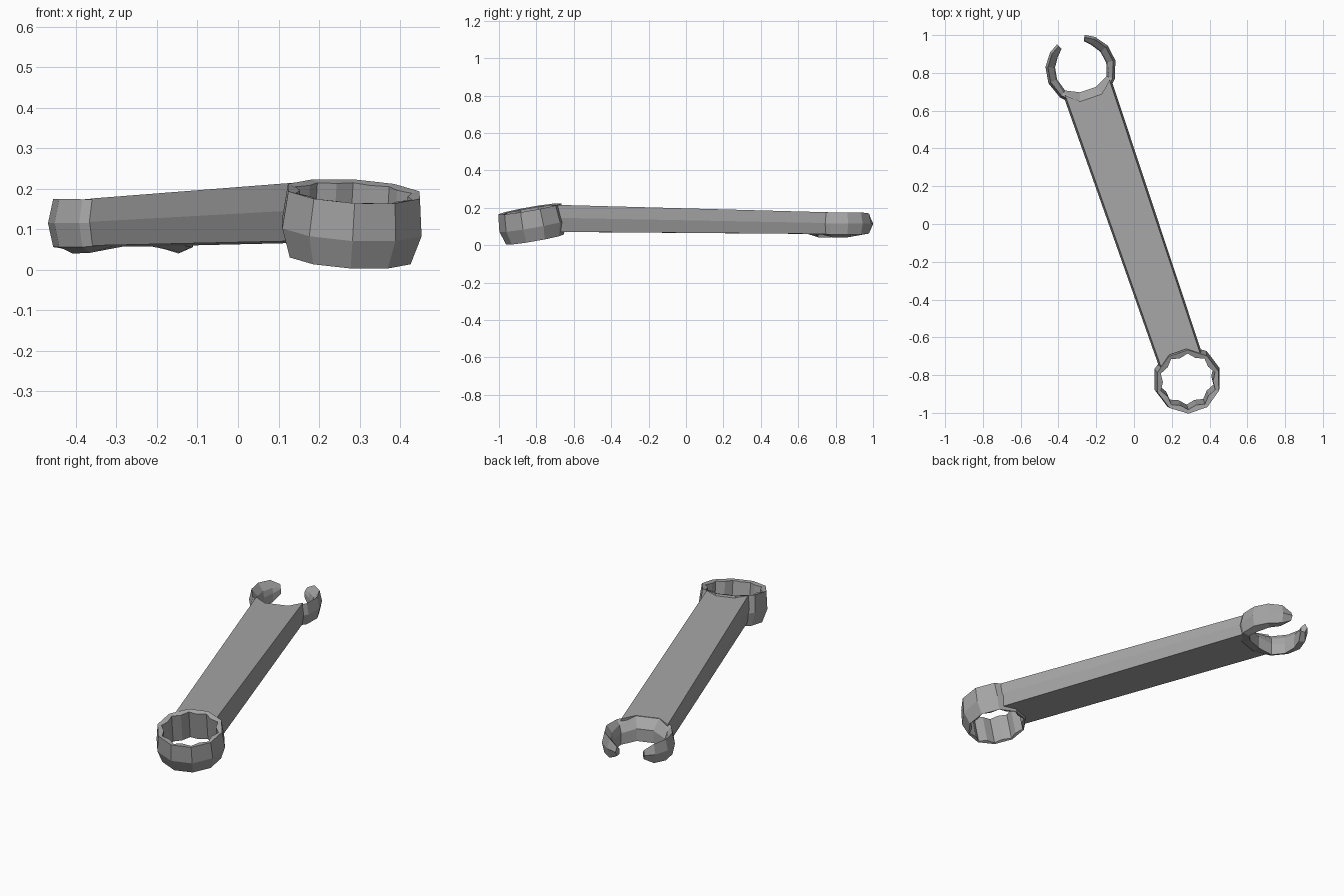
import bpy, bmesh
from math import sin, cos, radians, pi
from mathutils import Matrix

if "Cube" in bpy.data.objects:
    bpy.data.objects.remove(bpy.data.objects["Cube"])

AXIS = Matrix.Rotation(radians(108.9), 4, 'Z')   # local x runs from ring end to open end
RING_X, OPEN_X = -0.868, 0.868

steel = bpy.data.materials.new("dark_steel")
steel.diffuse_color = (.38, .38, .38, 1)
steel.use_nodes = True
steel.node_tree.nodes["Principled BSDF"].inputs["Base Color"].default_value = steel.diffuse_color


def loft(name, sections, closed, matrix):
    """Skin a list of equal closed loops, capping the ends unless closed."""
    bm = bmesh.new()
    loops = [[bm.verts.new(p) for p in s] for s in sections]
    n = len(loops[0])
    pairs = list(zip(loops, loops[1:]))
    if closed:
        pairs.append((loops[-1], loops[0]))
    else:
        bm.faces.new(loops[0])
        bm.faces.new(loops[-1])
    for a, b in pairs:
        for i in range(n):
            j = (i + 1) % n
            bm.faces.new((a[i], a[j], b[j], b[i]))
    bmesh.ops.recalc_face_normals(bm, faces=bm.faces)
    bm.transform(matrix)
    me = bpy.data.meshes.new(name)
    bm.to_mesh(me)
    bm.free()
    me.materials.append(steel)
    ob = bpy.data.objects.new(name, me)
    bpy.context.collection.objects.link(ob)
    return ob


def polar(r, deg, z):
    return (r * cos(radians(deg)), r * sin(radians(deg)), z)


# Handle: tapered bar with bevelled sides, ends shaped around both openings
half = [(OPEN_X + .174 * cos(radians(159)), .174 * sin(radians(159))),
        (OPEN_X + .17 * cos(radians(128)), .134),
        (RING_X + .16 * cos(radians(48)), .119),
        (RING_X + .16 * cos(radians(18)), .16 * sin(radians(18)))]
outline = half + [(x, -y) for x, y in reversed(half)]


def layer(inset, z_ring, z_open):
    pts = []
    for x, y in outline:
        t = (x - RING_X) / (OPEN_X - RING_X)
        k = 1 - inset / .13 if abs(y) > .1 else 1
        pts.append((x, y * k, z_ring + (z_open - z_ring) * t))
    return pts


loft("handle", [layer(.010, .072, .059), layer(0, .148, .116), layer(.010, .218, .173)],
     False, AXIS)

# Ring end: ten-sided tilted collar with a ten-point star opening
sections = []
for i in range(20):
    a = i * 18 + 18
    k = 1 if i % 2 == 0 else cos(pi / 10)
    inner = .151 if i % 2 == 0 else .133
    sections.append([polar(.157 * k, a, -.083), polar(.181 * k, a, -.01),
                     polar(.171 * k, a, .083), polar(inner, a, .078),
                     polar(inner, a, -.078)])
tilt = Matrix.Translation((RING_X, 0, .112)) @ Matrix.Rotation(radians(-10.5), 4, 'Y')
loft("ring_end", sections, True, AXIS @ tilt)

# Open end: two mirrored jaws meeting in a sloped flat at the handle
# angle, outer r, outer top z, inner top r, inner top z, inner r, outer low z, inner low z
jaw = [(25, .181, .140, .155, .128, .147, .090, .095),
       (43, .185, .170, .144, .136, .138, .062, .060),
       (68, .188, .175, .144, .136, .137, .056, .050),
       (95, .188, .175, .145, .138, .138, .056, .040),
       (125, .188, .174, .156, .150, .142, .056, .042),
       (159, .200, .171, .174, .175, .124, .065, .057)]


def jaw_section(row, sign):
    a, ro, zt, rt, zi, ri, zb, zl = row
    a *= sign
    return [polar(ro, a, .115), polar(ro - .013, a, zt), polar(rt, a, zi),
            polar(ri, a, (zi + zl) / 2 + .01), polar(ri, a, zl), polar(ro - .013, a, zb)]


sections = [jaw_section(r, 1) for r in jaw] + [jaw_section(r, -1) for r in reversed(jaw)]
loft("open_end", sections, False, AXIS @ Matrix.Translation((OPEN_X, 0, 0)))
